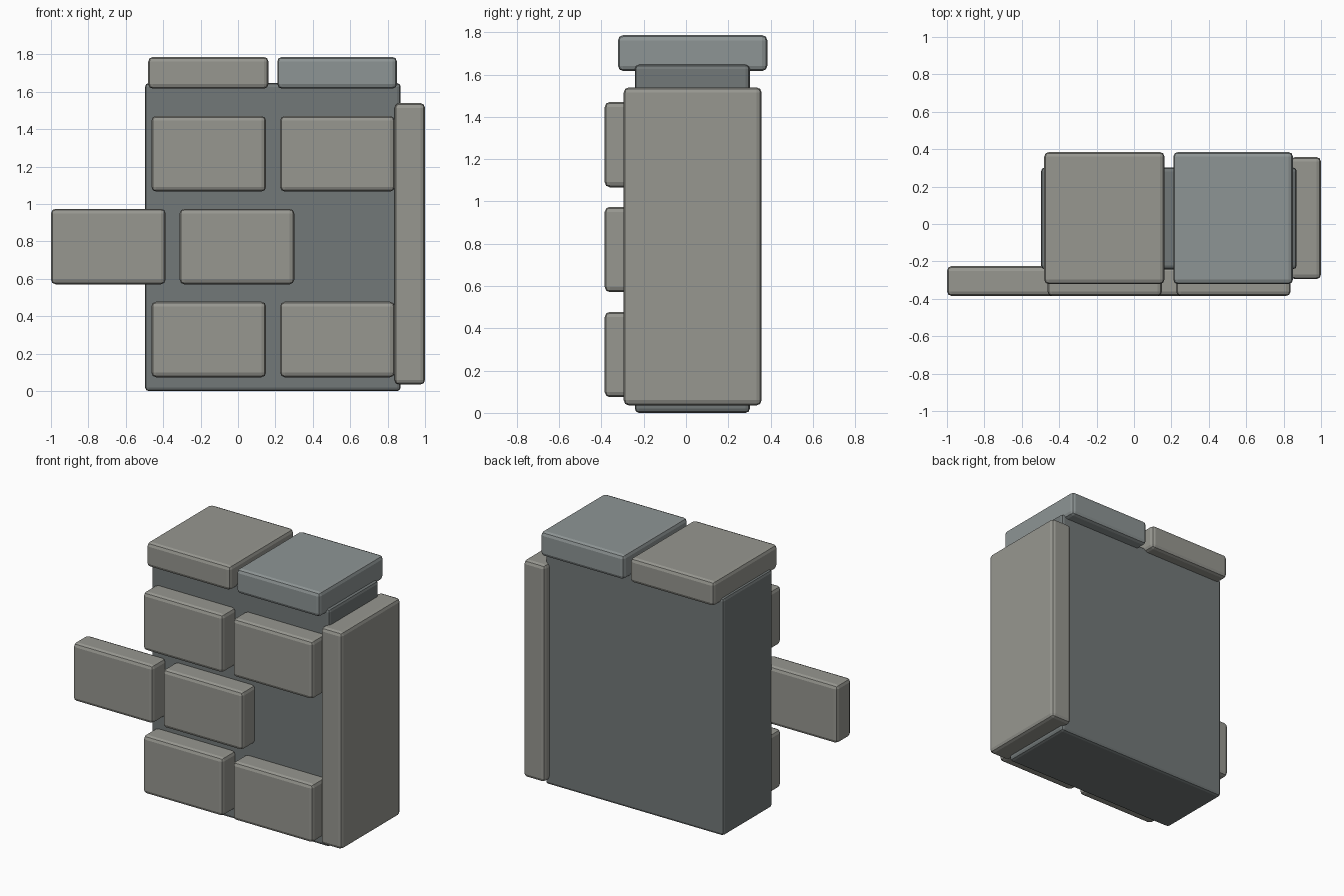
import bpy
import bmesh

if "Cube" in bpy.data.objects:
    bpy.data.objects.remove(bpy.data.objects["Cube"])


def material(name, rgb):
    m = bpy.data.materials.new(name)
    m.diffuse_color = (*rgb, 1)
    m.use_nodes = True
    m.node_tree.nodes["Principled BSDF"].inputs["Base Color"].default_value = m.diffuse_color
    return m


light = material("light_stone", (0.31, 0.31, 0.28))
blue = material("blue_stone", (0.27, 0.30, 0.30))
dark = material("dark_stone", (0.17, 0.19, 0.19))


def block(name, lo, hi, mat, bevel=0.025):
    """Box between two corners with softened edges."""
    me = bpy.data.meshes.new(name)
    bm = bmesh.new()
    bmesh.ops.create_cube(bm, size=1)
    for v in bm.verts:
        v.co = [l + (c + 0.5) * (h - l) for c, l, h in zip(v.co, lo, hi)]
    bm.to_mesh(me)
    bm.free()
    me.materials.append(mat)
    ob = bpy.data.objects.new(name, me)
    bpy.context.collection.objects.link(ob)
    mod = ob.modifiers.new("soft_edges", 'BEVEL')
    mod.width = bevel
    mod.segments = 2
    return ob


# Wall core
block("wall_core", (-0.497, -0.242, 0.0), (0.87, 0.302, 1.647), dark, 0.02)

# Corner pillar on the right side
block("side_slab", (0.837, -0.295, 0.035), (1.0, 0.358, 1.54), light)

# Capstones
block("capstone_left", (-0.48, -0.322, 1.617), (0.163, 0.385, 1.787), light)
block("capstone_right", (0.21, -0.322, 1.617), (0.85, 0.385, 1.787), blue)

# Front bricks, three staggered courses of two
for row, (x0, z0) in enumerate([(-0.463, 0.074), (-1.0, 0.571), (-0.463, 1.067)]):
    for col in range(2):
        x = x0 + col * 0.688
        block(f"brick_{row}_{col}", (x, -0.385, z0),
              (x + 0.613, -0.225, z0 + 0.404), light)
